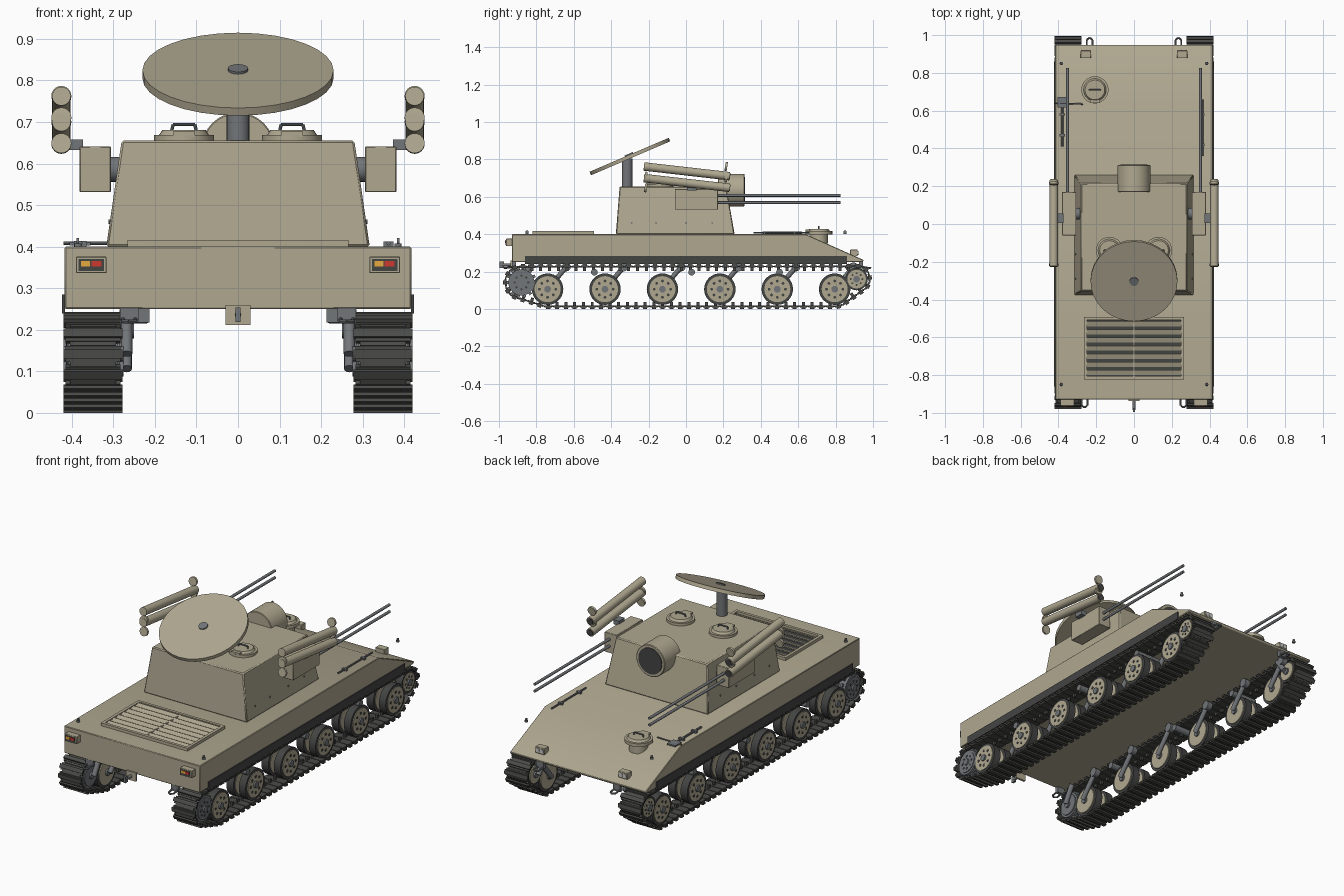
import bpy, bmesh, math
from mathutils import Vector, Matrix

if "Cube" in bpy.data.objects:
    bpy.data.objects.remove(bpy.data.objects["Cube"])

def mat(name, r, g, b):
    m = bpy.data.materials.new(name)
    m.diffuse_color = (r, g, b, 1)
    m.use_nodes = True
    m.node_tree.nodes["Principled BSDF"].inputs["Base Color"].default_value = m.diffuse_color
    return m

TAN = mat("tan_paint", 0.43, 0.39, 0.28)
DARK = mat("dark_rubber", 0.055, 0.058, 0.055)
TRACK = mat("track_steel", 0.07, 0.07, 0.066)
STEEL = mat("grey_steel", 0.17, 0.18, 0.19)
RED = mat("red_lens", 0.6, 0.04, 0.03)
AMBER = mat("amber_lens", 0.8, 0.4, 0.05)
GLASS = mat("lamp_glass", 0.6, 0.62, 0.6)

class Part:
    """Collects primitives in world space into one named object."""
    def __init__(self, name, material, mirror=False):
        self.name, self.mat, self.mirror, self.bm = name, material, mirror, bmesh.new()
    def box(self, c, s, rx=0.0):
        m = Matrix.Translation(c) @ Matrix.Rotation(rx, 4, 'X') @ Matrix.Diagonal((*s, 1))
        bmesh.ops.create_cube(self.bm, size=1, matrix=m)
        return self
    def cyl(self, a, b, r, n=24, r2=None):
        a, b = Vector(a), Vector(b)
        d = b - a
        m = Matrix.Translation((a + b) / 2) @ d.to_track_quat('Z', 'Y').to_matrix().to_4x4()
        bmesh.ops.create_cone(self.bm, cap_ends=True, segments=n, radius1=r,
                              radius2=r if r2 is None else r2, depth=d.length, matrix=m)
        return self
    def tube(self, pts, r, n=8):
        for a, b in zip(pts, pts[1:]):
            self.cyl(a, b, r, n)
        return self
    def loft(self, loop_a, loop_b):
        va, vb = ([self.bm.verts.new(p) for p in l] for l in (loop_a, loop_b))
        self.bm.faces.new(va)
        self.bm.faces.new(vb)
        for i in range(len(va)):
            j = (i + 1) % len(va)
            self.bm.faces.new((va[i], va[j], vb[j], vb[i]))
        bmesh.ops.recalc_face_normals(self.bm, faces=self.bm.faces)
        return self
    def done(self, bevel=0):
        me = bpy.data.meshes.new(self.name)
        self.bm.to_mesh(me)
        self.bm.free()
        me.materials.append(self.mat)
        me.polygons.foreach_set("use_smooth", [True] * len(me.polygons))
        me.set_sharp_from_angle(angle=math.radians(32))
        ob = bpy.data.objects.new(self.name, me)
        bpy.context.collection.objects.link(ob)
        if bevel:
            b = ob.modifiers.new("bevel", 'BEVEL')
            b.width, b.segments = bevel, 1
        if self.mirror:
            ob.modifiers.new("mirror", 'MIRROR').use_axis = (True, False, False)
        return ob

# hull, skirts
prof = [(-0.93, 0.25), (-0.93, 0.40), (0.64, 0.40), (0.95, 0.262), (0.945, 0.25)]
Part("hull", TAN).loft([(-0.417, y, z) for y, z in prof], [(0.417, y, z) for y, z in prof]).done(0.003)
Part("side_skirt", DARK, True).box((0.4195, 0, 0.262), (0.007, 1.72, 0.045)).done()

# turret
def rect(x, y0, y1, z):
    return [(-x, y0, z), (x, y0, z), (x, y1, z), (-x, y1, z)]
Part("turret", TAN).loft(rect(0.317, -0.375, 0.26, 0.40), rect(0.28, -0.355, 0.215, 0.655)).done(0.005)
p = Part("turret_bolts", STEEL, True)
for y in (-0.29, -0.16, 0.0, 0.14):
    p.cyl((0.30, y, 0.46), (0.312, y, 0.46), 0.005, 8)
p.done()

# tracking radar on turret front
Part("tracking_radar", TAN).cyl((0, 0.17, 0.635), (0, 0.312, 0.635), 0.088, 32).done(0.003)
Part("tracking_radar_face", DARK).cyl((0, 0.31, 0.635), (0, 0.315, 0.635), 0.072, 32).done()

# search radar
Part("radar_mast", STEEL).cyl((0, -0.315, 0.65), (0, -0.315, 0.805), 0.028, 16).done()
n = Vector((0, -math.sin(math.radians(23.2)), math.cos(math.radians(23.2))))
c = Vector((0, -0.30, 0.815))
Part("search_radar_dish", TAN).cyl(c - n * 0.01, c + n * 0.01, 0.23, 32).done()
Part("dish_feed", STEEL).cyl(c, c + n * 0.016, 0.024, 16).done()

# hatches
def hatch(name, x, y, z, mirror):
    Part(name, TAN, mirror).cyl((x, y, z - 0.005), (x, y, z + 0.012), 0.072, 28) \
        .cyl((x, y, z + 0.012), (x, y, z + 0.024), 0.06, 28, 0.052) \
        .box((x, y - 0.06, z + 0.014), (0.05, 0.02, 0.014)).done()
    Part(name + "_handle", STEEL, mirror).tube([(x - 0.03, y, z + 0.02), (x - 0.026, y, z + 0.037),
        (x + 0.026, y, z + 0.037), (x + 0.03, y, z + 0.02)], 0.004).done()
hatch("turret_hatch", 0.13, -0.14, 0.657, True)
hatch("driver_hatch", -0.207, 0.71, 0.404, False)
Part("driver_hatch_riser", TAN).cyl((-0.207, 0.71, 0.35), (-0.207, 0.71, 0.402), 0.05).done()

# guns
Part("gun_housing", TAN, True).box((0.3435, 0.055, 0.586), (0.075, 0.23, 0.11)).done(0.002)
Part("gun_trunnion", STEEL, True).cyl((0.27, 0.055, 0.586), (0.31, 0.055, 0.586), 0.03).done()
p = Part("gun_barrels", STEEL, True)
for z in (0.607, 0.569):
    p.cyl((0.352, 0.16, z), (0.352, 0.825, z), 0.0075, 12)
p.done()

# missile tubes, tilted, with end caps
tubes, caps = Part("missile_tubes", TAN, True), Part("missile_tube_caps", TAN, True)
muzzles = Part("missile_muzzles", DARK, True)
for z in (0.736, 0.674):
    a, b = Vector((0.425, -0.225, z + 0.026)), Vector((0.425, 0.233, z - 0.026))
    tubes.cyl(a, b, 0.0225)
    muzzles.cyl(b, b + (b - a).normalized() * 0.003, 0.018)
    for s in (-1, 1):
        q = Vector((0.425, s * 0.215, z + s * 0.026))
        caps.cyl(q - Vector((0, 0.006, -0.001)), q + Vector((0, 0.006, -0.001)), 0.024)
for part in (tubes, caps, muzzles):
    part.done()
Part("missile_bracket", STEEL, True).box((0.39, 0.03, 0.645), (0.035, 0.05, 0.025)).done()

# engine deck grille
p = Part("grille_frame", TAN)
for s in (-1, 1):
    p.box((s * 0.258, -0.657, 0.406), (0.016, 0.33, 0.02))
    p.box((0, -0.657 + s * 0.157, 0.406), (0.532, 0.016, 0.02))
p.box((0, -0.657, 0.409), (0.008, 0.31, 0.008)).done()
Part("grille_recess", DARK).box((0, -0.657, 0.4), (0.51, 0.31, 0.006)).done()
p = Part("grille_slats", TAN)
for i in range(7):
    p.box((0, -0.786 + i * 0.043, 0.408), (0.50, 0.027, 0.005), math.radians(20))
p.done()

# rear lights, headlights
Part("tail_light_housing", TAN, True).box((0.353, -0.945, 0.356), (0.074, 0.035, 0.04)).done(0.002)
Part("tail_light_bezel", DARK, True).box((0.353, -0.962, 0.356), (0.062, 0.004, 0.028)).done()
for s, tag in ((-1, "left"), (1, "right")):
    Part(tag + "_amber_lamp", AMBER).box((s * 0.353 - 0.014, -0.964, 0.359), (0.022, 0.005, 0.014)).done()
    Part(tag + "_red_lamp", RED).box((s * 0.353 + 0.012, -0.964, 0.359), (0.024, 0.005, 0.014)).done()
Part("headlight_housing", TAN, True).box((0.255, 0.898, 0.300), (0.056, 0.04, 0.035)).done(0.002)
Part("headlight_lens", GLASS, True).cyl((0.267, 0.915, 0.300), (0.267, 0.921, 0.300), 0.011, 16) \
    .cyl((0.243, 0.915, 0.300), (0.243, 0.921, 0.300), 0.011, 16).done()

# tow gear
Part("hitch_plate", TAN).box((0, -0.932, 0.236), (0.06, 0.012, 0.048)).done()
Part("hitch_pintle", STEEL).cyl((0, -0.93, 0.236), (0, -0.985, 0.236), 0.008, 12) \
    .box((0, -0.985, 0.236), (0.012, 0.022, 0.034)).done()
p = Part("tow_shackles", STEEL, True)
for x, y, s in ((0.235, 0.945, 1), (0.262, -0.93, -1)):
    p.tube([(x - 0.015, y, 0.225), (x - 0.015, y + s * 0.03, 0.22), (x, y + s * 0.042, 0.22),
            (x + 0.015, y + s * 0.03, 0.22), (x + 0.015, y, 0.225)], 0.005)
    p.box((x, y - s * 0.01, 0.235), (0.045, 0.02, 0.035))
p.done()

# deck fittings and tools
p = Part("lifting_eyes", STEEL, True)
for y in (-0.85, 0.85):
    p.cyl((0.385, y, 0.40), (0.385, y, 0.408), 0.009, 12).cyl((0.382, y, 0.413), (0.388, y, 0.413), 0.008, 12)
p.done()
Part("pioneer_tools", STEEL).tube([(-0.38, 0.41, 0.408), (-0.38, 0.62, 0.408)], 0.006) \
    .tube([(-0.42, 0.64, 0.408), (-0.27, 0.635, 0.408)], 0.004).box((-0.38, 0.645, 0.407), (0.05, 0.055, 0.008)) \
    .box((-0.38, 0.47, 0.407), (0.03, 0.012, 0.014)).box((-0.38, 0.58, 0.407), (0.03, 0.012, 0.014)).done()
Part("pry_bar", STEEL).tube([(0.362, 0.36, 0.408), (0.362, 0.66, 0.408)], 0.005) \
    .box((0.362, 0.42, 0.406), (0.025, 0.012, 0.012)).box((0.362, 0.58, 0.406), (0.025, 0.012, 0.012)).done()

# running gear
WHEELS = [-0.74 + i * 0.307 for i in range(6)]
SPROCKET, IDLER = (-0.88, 0.142), (0.912, 0.16)
tyres, discs = Part("wheel_tyres", DARK, True), Part("wheel_discs", TAN, True)
hubs, holes, arms = Part("wheel_hubs", STEEL, True), Part("wheel_holes", DARK, True), Part("swing_arms", STEEL, True)

def wheel(y, z, r, tyre, face):
    for x0, x1 in ((0.29, 0.333), (0.367, 0.408)):
        tyre.cyl((x0, y, z), (x1, y, z), r, 32)
    for x0, x1 in ((0.284, 0.336), (0.364, 0.412)):
        face.cyl((x0, y, z), (x1, y, z), r * 0.83, 32)
    hubs.cyl((0.275, y, z), (0.42, y, z), 0.018, 16)
    for k in range(8):
        a = math.tau * k / 8
        q = Vector((0.41, y + r * 0.52 * math.cos(a), z + r * 0.52 * math.sin(a)))
        holes.cyl(q, q + Vector((0.004, 0, 0)), r * 0.09, 10)

for y in WHEELS:
    wheel(y, 0.106, 0.084, tyres, discs)
    arms.cyl((0.268, y, 0.106), (0.268, y + 0.10, 0.225), 0.013, 12)
    arms.cyl((0.255, y + 0.10, 0.225), (0.285, y + 0.10, 0.225), 0.024, 16)
wheel(*IDLER, 0.06, tyres, discs)
sprocket = Part("drive_sprockets", STEEL, True)
wheel(*SPROCKET, 0.07, sprocket, sprocket)
for k in range(14):
    a = math.tau * k / 14
    for x in (0.312, 0.388):
        sprocket.box((x, SPROCKET[0] + 0.072 * math.cos(a), SPROCKET[1] + 0.072 * math.sin(a)), (0.014, 0.02, 0.016), a)
for y, z in (SPROCKET, IDLER):
    arms.cyl((0.268, y, z), (0.268, y * 0.94, 0.235), 0.014, 12)
rollers = Part("return_rollers", STEEL, True)
for y in (-0.49, 0.03, 0.5):
    rollers.cyl((0.25, y, 0.197), (0.405, y, 0.197), 0.018, 16)
for part in (tyres, discs, hubs, holes, arms, sprocket, rollers):
    part.done()

# track path: convex hull of the wheel circles, resampled evenly
pts = sorted((y + r * math.cos(math.tau * k / 64), z + r * math.sin(math.tau * k / 64))
             for y, z, r in ((*SPROCKET, 0.084), (*IDLER, 0.068), (WHEELS[0], 0.106, 0.092), (WHEELS[-1], 0.106, 0.092))
             for k in range(64))
def half(seq):
    h = []
    for q in seq:
        while len(h) > 1 and (h[-1][0]-h[-2][0])*(q[1]-h[-2][1]) - (h[-1][1]-h[-2][1])*(q[0]-h[-2][0]) <= 0:
            h.pop()
        h.append(q)
    return h[:-1]
loop = [Vector(q) for q in half(pts) + half(pts[::-1])]
segs = [(a, b - a) for a, b in zip(loop, loop[1:] + loop[:1])]
total = sum(d.length for _, d in segs)
COUNT = round(total / 0.047)
links = Part("track_links", TRACK, True)
i, start = 0, 0.0
for k in range(COUNT):
    s = total * k / COUNT
    while s > start + segs[i][1].length:
        start += segs[i][1].length
        i += 1
    a, d = segs[i]
    t = d.normalized()
    q, out, ang = a + t * (s - start), Vector((t.y, -t.x)), math.atan2(t.y, t.x)
    def block(off, along, x, size):
        v = q + out * off + t * along
        links.box((x, v.x, v.y), size, ang)
    block(0, 0, 0.349, (0.132, 0.038, 0.011))
    block(0.009, 0, 0.349, (0.142, 0.022, 0.010))
    block(0, 0.0235, 0.349, (0.11, 0.014, 0.007))
    block(-0.013, 0, 0.349, (0.012, 0.016, 0.022))
links.done()
